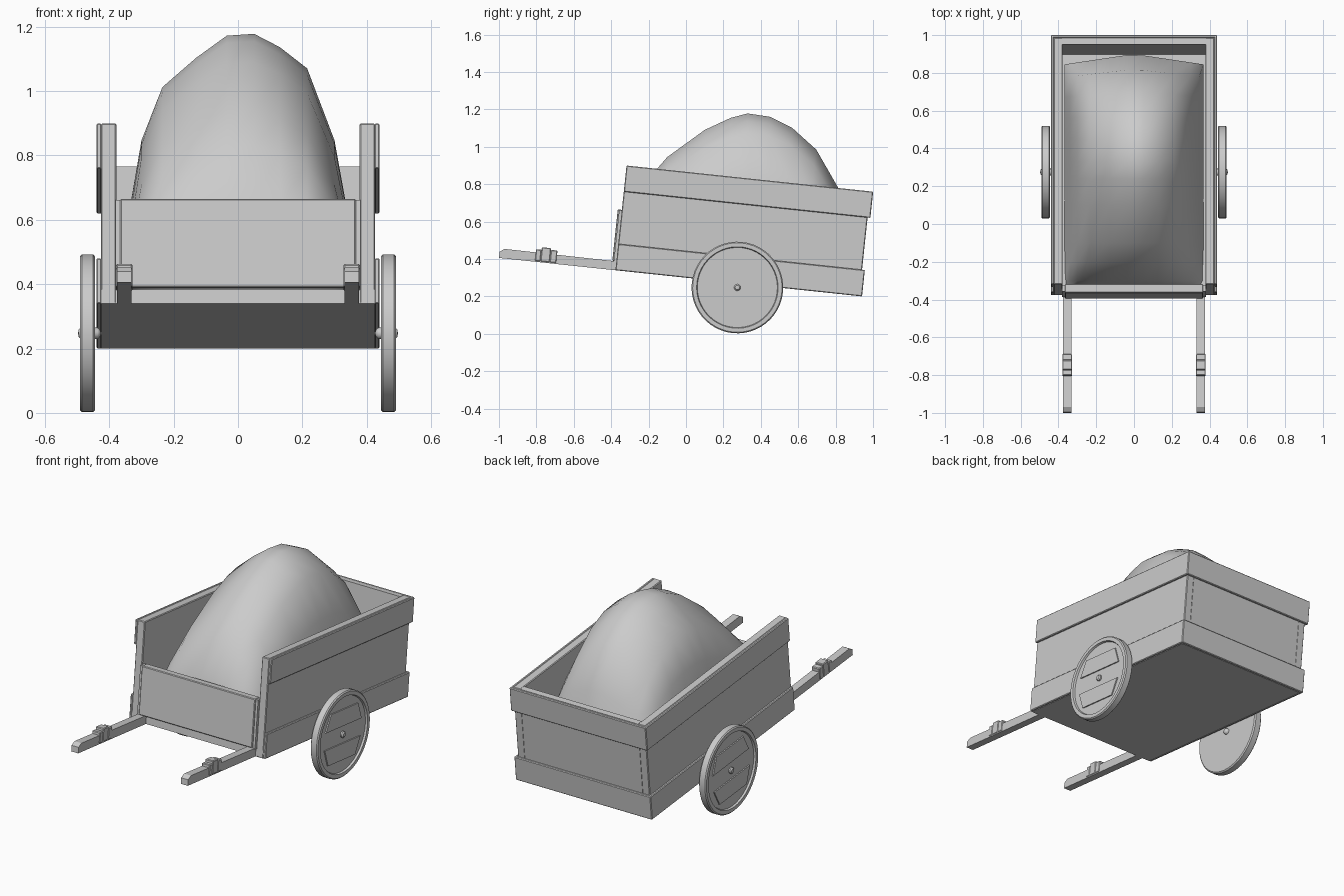
import bpy, bmesh, math
from mathutils import Matrix, Vector

if "Cube" in bpy.data.objects:
    bpy.data.objects.remove(bpy.data.objects["Cube"])

# The whole cart leans back: parts are built level, then tipped by TILT
TILT = Matrix.Rotation(-math.radians(6.05), 4, 'X')


def finish(name, bm, tilt=True, smooth=None, bevel=0):
    bmesh.ops.recalc_face_normals(bm, faces=bm.faces)
    if bevel:
        bmesh.ops.bevel(bm, geom=bm.edges[:], offset=bevel, segments=1,
                        affect='EDGES', profile=0.5)
    if tilt:
        bm.transform(TILT)
    me = bpy.data.meshes.new(name)
    bm.to_mesh(me)
    bm.free()
    ob = bpy.data.objects.new(name, me)
    bpy.context.collection.objects.link(ob)
    if smooth:
        bpy.context.view_layer.objects.active = ob
        ob.select_set(True)
        bpy.ops.object.shade_smooth_by_angle(angle=math.radians(smooth))
        ob.select_set(False)
    return ob


def box(name, x, y, z, bevel=0.0):
    bm = bmesh.new()
    bmesh.ops.create_cube(bm, size=1)
    for v in bm.verts:
        v.co = Vector((r[0] + (c + 0.5) * (r[1] - r[0])
                       for c, r in zip(v.co, (x, y, z))))
    return finish(name, bm, bevel=bevel)


def prism(name, pts, x0, x1):
    # side-view (y, z) outline pushed along x
    bm = bmesh.new()
    f = bm.faces.new([bm.verts.new((x0, y, z)) for y, z in pts])
    ext = bmesh.ops.extrude_face_region(bm, geom=[f])
    for v in ext['geom']:
        if isinstance(v, bmesh.types.BMVert):
            v.co.x = x1
    return finish(name, bm)


def lathe(name, profile, cy, cz, side, segs=48):
    # (radius, x) profile spun about the x axis through (cy, cz)
    bm = bmesh.new()
    vs = [bm.verts.new((x * side, cy, cz + r)) for r, x in profile]
    es = [bm.edges.new(p) for p in zip(vs, vs[1:])]
    bmesh.ops.spin(bm, geom=vs + es, cent=(0, cy, cz), axis=(1, 0, 0),
                   angle=math.tau, steps=segs, use_duplicate=False)
    bmesh.ops.remove_doubles(bm, verts=bm.verts, dist=1e-4)
    return finish(name, bm, smooth=35)


# Body: floor, back wall and front panel
LOW, TOP = 0.298, 0.861
BANDS = (('lower', LOW, 0.44), ('upper', 0.72, TOP))
box('floor', (-0.425, 0.425), (-0.41, 0.9), (LOW, 0.342))
box('back_wall', (-0.38, 0.38), (0.865, 0.9), (LOW, TOP))
box('front_panel', (-0.366, 0.366), (-0.433, -0.385), (0.347, 0.623), 0.004)
for band, z0, z1 in BANDS:
    box(f'back_{band}_board', (-0.44, 0.44), (0.899, 0.915), (z0, z1), 0.004)

CY, CZ = 0.247, 0.275
for s, tag in ((-1, 'left'), (1, 'right')):
    def sx(a, b):
        return tuple(sorted((a * s, b * s)))

    # Side wall with its two outer boards
    box(f'side_wall_{tag}', sx(0.378, 0.426), (-0.411, 0.9), (LOW, TOP), 0.004)
    for band, z0, z1 in BANDS:
        box(f'side_{band}_board_{tag}', sx(0.424, 0.44), (-0.411, 0.914), (z0, z1), 0.004)
    box(f'panel_cleat_{tag}', sx(0.364, 0.38), (-0.425, -0.39), (0.342, 0.62))

    # Handle with chamfered tip, and grip bands
    prism(f'handle_{tag}', [(-1.037, LOW), (-1.037, 0.332), (-1.012, 0.349),
                            (-0.4, 0.346), (-0.4, LOW)], 0.331 * s, 0.376 * s)
    for i, (y0, y1, h) in enumerate(((-0.845, -0.815, 0.365), (-0.815, -0.765, 0.379),
                                     (-0.765, -0.73, 0.37))):
        box(f'grip_band_{tag}_{i}', sx(0.328, 0.379), (y0, y1), (0.303, h), 0.004)

    # Wheel, hub pin and the two battens on the wheel face
    lathe(f'wheel_{tag}', [(0, 0.444), (0.238, 0.444), (0.245, 0.45), (0.245, 0.485),
                           (0.239, 0.491), (0.218, 0.491), (0.214, 0.48), (0, 0.48)], CY, CZ, s)
    lathe(f'hub_pin_{tag}', [(0, 0.425), (0.013, 0.43), (0.018, 0.437), (0.018, 0.488),
                             (0.012, 0.495), (0, 0.497)], CY, CZ, s, 12)
    for d in (-1, 1):
        prism(f'wheel_batten_{tag}_{d}',
              [(CY + y, CZ + d * z) for y, z in ((-0.165, 0.05), (0.165, 0.05),
                                                 (0.125, 0.145), (-0.125, 0.145))],
              0.478 * s, 0.487 * s)

# Heap of load: ridge profile (y, z) times cross profile (x, share of height)
RIDGE = [(-0.325, 0.5), (-0.3, 0.66), (-0.2, 0.83), (-0.1, 0.945), (0.1, 1.09), (0.24, 1.155),
         (0.33, 1.178), (0.45, 1.16), (0.57, 1.1), (0.7, 0.985), (0.82, 0.78), (0.9, 0.36)]
CROSS = [(-0.368, 0), (-0.34, 0.32), (-0.3, 0.6), (-0.235, 0.8), (-0.13, 0.91), (-0.035, 0.993),
         (0.05, 1), (0.13, 0.95), (0.215, 0.87), (0.3, 0.6), (0.345, 0.3), (0.368, 0)]
BASE = 0.35
bm = bmesh.new()
rows = []
for y, z in RIDGE:
    back = max(0, y - 0.5) / 0.4
    rows.append([bm.verts.new((x, y - 0.055 * back * abs(x) / 0.368,
                               BASE + (z - BASE) * k)) for x, k in CROSS])
for a, b in zip(rows, rows[1:]):
    for i in range(len(CROSS) - 1):
        bm.faces.new((a[i], a[i + 1], b[i + 1], b[i]))
heap = finish('load_heap', bm, tilt=False, smooth=60)
